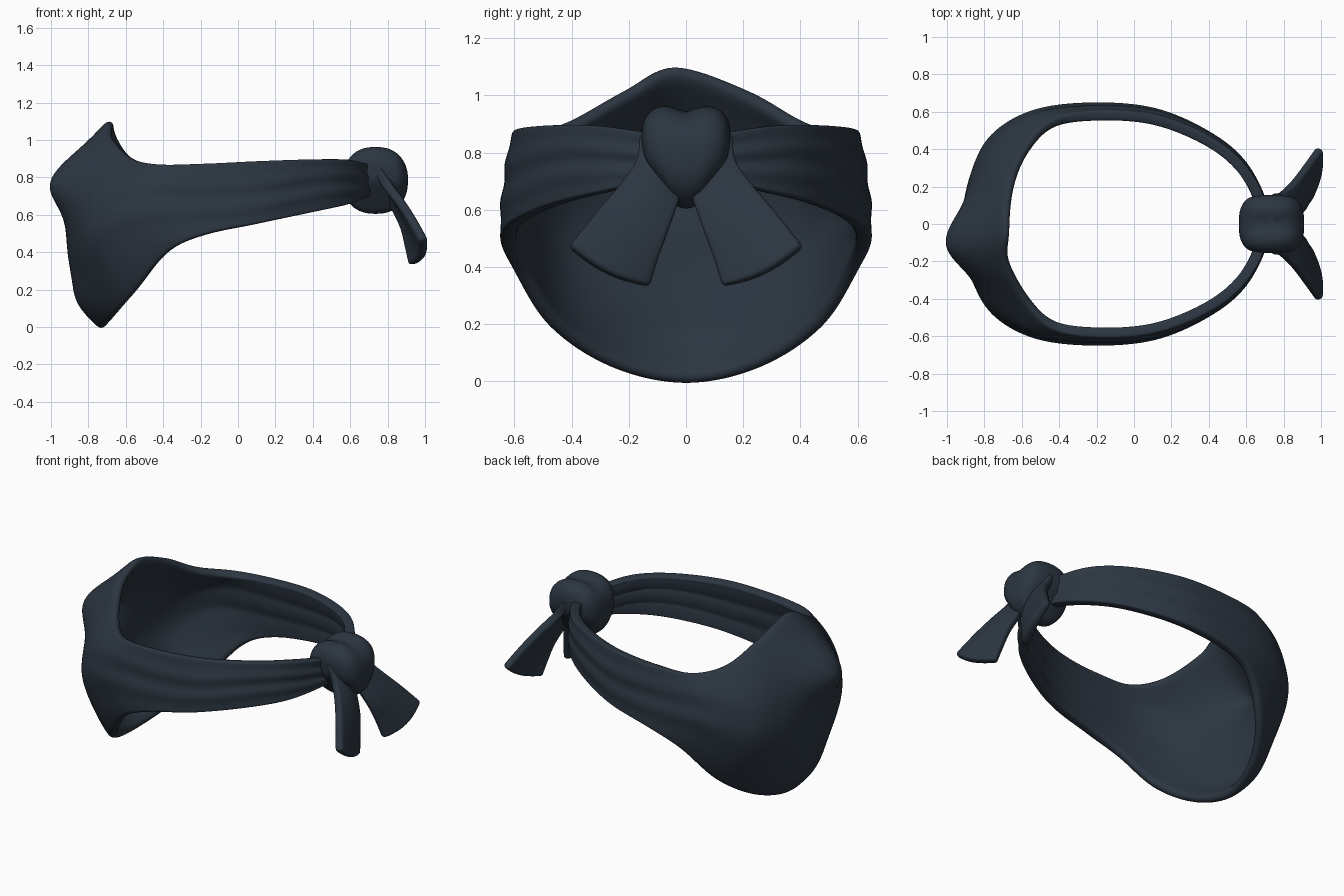
import bpy, bmesh, math
from mathutils import Vector

if "Cube" in bpy.data.objects:
    bpy.data.objects.remove(bpy.data.objects["Cube"])

cloth = bpy.data.materials.new("dark_slate_cloth")
cloth.use_nodes = True
colour = (0.025, 0.037, 0.053, 1)
cloth.diffuse_color = colour
bsdf = cloth.node_tree.nodes["Principled BSDF"]
bsdf.inputs["Base Color"].default_value = colour
bsdf.inputs["Roughness"].default_value = 0.9


def spline(a, b, c, d, t):
    return 0.5 * (2 * b + (c - a) * t + (2 * a - 5 * b + 4 * c - d) * t ** 2
                  + (3 * b - a - 3 * c + d) * t ** 3)


def gauss(d, width):
    return math.exp(-(d / width) ** 2)


def signed_power(value, power):
    return math.copysign(abs(value) ** power, value)


def make_object(name, verts, faces, thickness=0):
    mesh = bpy.data.meshes.new(name)
    mesh.from_pydata(verts, [], faces)
    obj = bpy.data.objects.new(name, mesh)
    bpy.context.collection.objects.link(obj)
    mesh.materials.append(cloth)
    if thickness:
        solid = obj.modifiers.new("thickness", "SOLIDIFY")
        solid.thickness = thickness
        solid.offset = -1
        sub = obj.modifiers.new("soft_edges", "SUBSURF")
        sub.levels = sub.render_levels = 2
    mesh.polygons.foreach_set("use_smooth", [True] * len(mesh.polygons))
    return obj


def grid_faces(rows, cols, closed=False):
    faces = []
    for i in range(rows if closed else rows - 1):
        n = (i + 1) % rows
        for j in range(cols - 1):
            faces.append((i * cols + j, i * cols + j + 1, n * cols + j + 1, n * cols + j))
    return faces


# Mask and band: lower, middle and upper edge at each station of one half
half = [
    [(-.725, 0, -.02), (-.915, 0, .50), (-.685, -.04, 1.115)],
    [(-.67, .26, .035), (-.88, .25, .52), (-.665, .22, 1.03)],
    [(-.55, .48, .18), (-.77, .47, .56), (-.575, .42, .917)],
    [(-.38, .61, .39), (-.54, .605, .65), (-.42, .565, .877)],
    [(-.18, .65, .49), (-.22, .64, .69), (-.18, .605, .878)],
    [(.12, .615, .553), (.12, .61, .72), (.12, .58, .892)],
    [(.41, .485, .613), (.41, .485, .76), (.41, .465, .90)],
    [(.60, .325, .655), (.60, .325, .78), (.60, .31, .897)],
    [(.71, .10, .70), (.71, .10, .78), (.71, .10, .87)],
]
half = [[Vector(p) for p in s] for s in half]
mirrored = [[Vector((p.x, -p.y, p.z)) for p in s] for s in half[:0:-1]]
loop = half + mirrored
count, steps, cols = len(loop), 6, 21
verts = []
for i in range(count):
    for k in range(steps):
        lo, mid, hi = (spline(*(loop[(i + o) % count][e] for o in (-1, 0, 1, 2)), k / steps)
                       for e in range(3))
        u = i + k / steps
        u = min(u, count - u)
        for j in range(cols):
            v = j / (cols - 1)
            p = lo * (2 * v - 1) * (v - 1) + mid * 4 * v * (1 - v) + hi * v * (2 * v - 1)
            # Nose point and rounded chin
            if p.x < -0.5:
                height = 0.2 if p.z > 0.78 else 0.155
                width = 0.21 if p.y > -0.11 else 0.17
                p.x -= 0.157 * gauss(p.y + 0.11, width) * gauss(p.z - 0.78, height)
                p.x -= 0.035 * gauss(p.y, 0.35) * gauss(p.z - 0.12, 0.11)
            # Folds gathered towards the knot
            out = Vector((p.x + 0.1, p.y, 0)).normalized()
            weight = min(1, max(0, u - 1) / 2) * math.sin(math.pi * v)
            p += out * 0.005 * weight * math.sin(v * 17 + 0.5 * u + 0.6 * math.sin(u * 1.7))
            verts.append(p)
make_object("mask_band", verts, grid_faces(count * steps, cols, True), 0.056)

# Knot: a rounded roll, narrower below and notched on top
bm = bmesh.new()
bmesh.ops.create_uvsphere(bm, u_segments=48, v_segments=32, radius=1)
for vert in bm.verts:
    a, b, c = vert.co
    y = signed_power(b, 0.6) * (0.15 + 0.035 * c - 0.06 * max(-c, 0))
    flare = 1 + 0.08 * gauss(abs(a) - 0.75, 0.3)
    x = 0.735 + 0.174 * signed_power(a, 0.85)
    z = 0.787 + 0.182 * signed_power(c, 0.85)
    z -= 0.025 * max(c, 0) * gauss(y, 0.05)
    z += 0.5 * max(-c, 0) * max(0, abs(y) - 0.05)
    vert.co = (x, y * flare, z)
knot = make_object("knot", [], [])
bm.to_mesh(knot.data)
bm.free()
knot.data.polygons.foreach_set("use_smooth", [True] * len(knot.data.polygons))

# Tails: outer and inner edge from behind the knot to the flared tip
edges = [
    [(.71, .14, .84), (.74, .06, .74)],
    [(.765, .165, .755), (.80, .035, .65)],
    [(.835, .235, .67), (.86, .07, .53)],
    [(.90, .32, .58), (.885, .11, .425)],
    [(.97, .418, .463), (.905, .14, .33)],
]
edges = [[Vector(p) for p in s] for s in edges]
last = len(edges) - 1
for name, side in (("left_tail", 1), ("right_tail", -1)):
    verts, rows, cols = [], 0, 9
    for i in range(last):
        near = [edges[max(0, min(last, i + o))] for o in (-1, 0, 1, 2)]
        for k in range(5 if i == last - 1 else 4):
            outer, inner = (spline(*(s[e] for s in near), k / 4) for e in (0, 1))
            rows += 1
            for j in range(cols):
                v = j / (cols - 1)
                p = outer.lerp(inner, v)
                bulge = math.sin(math.pi * v)
                p += Vector((0.025, 0.005, 0.01)) * bulge
                # Rounded tip
                p.z -= 0.035 * bulge * (i + k / 4) / last
                verts.append((p.x, p.y * side, p.z))
    faces = grid_faces(rows, cols)
    if side > 0:
        faces = [f[::-1] for f in faces]
    make_object(name, verts, faces, 0.05)
